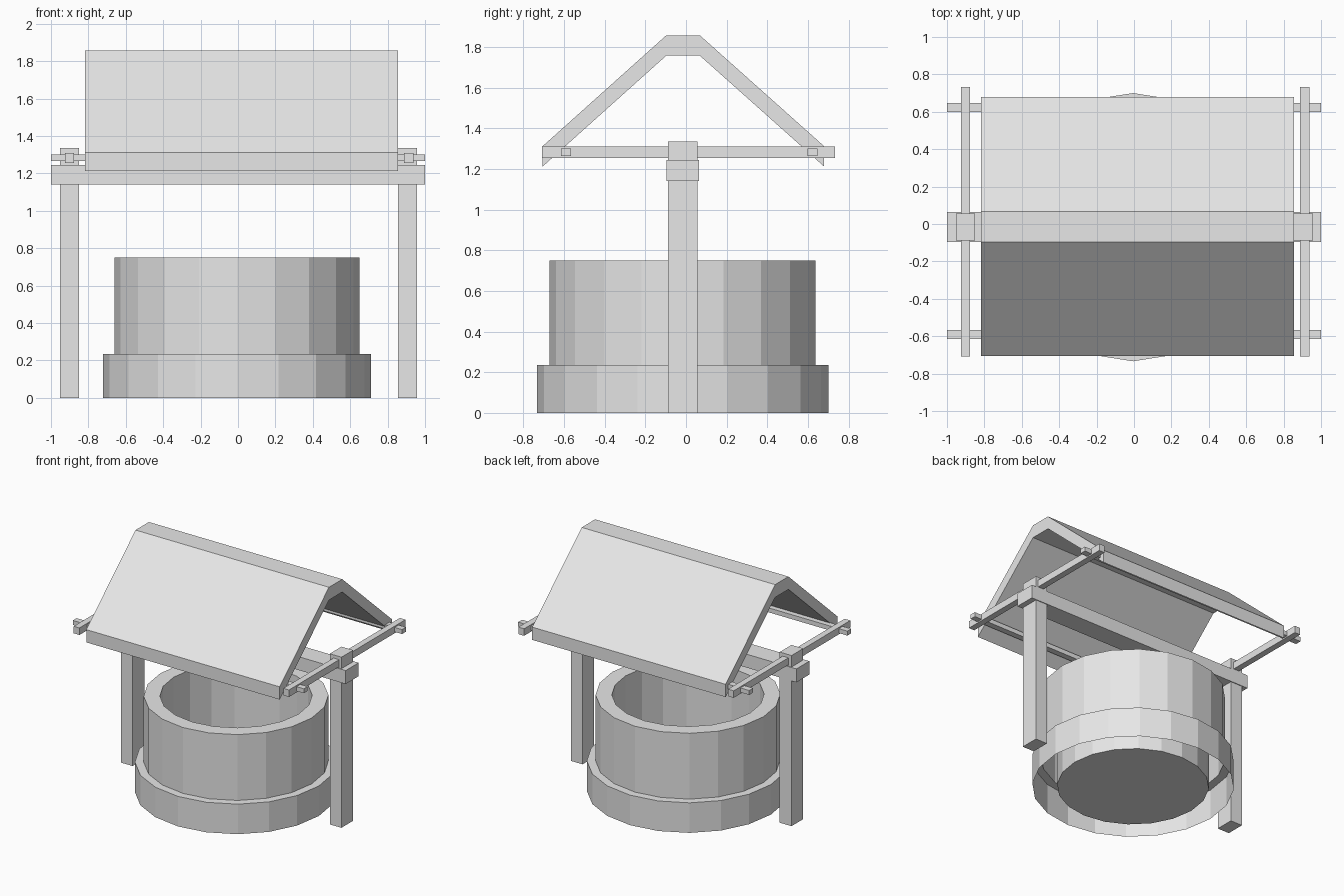
import bpy, bmesh
from math import tau
from mathutils import Matrix, Vector

if "Cube" in bpy.data.objects:
    bpy.data.objects.remove(bpy.data.objects["Cube"], do_unlink=True)

grey = bpy.data.materials.new("light grey")
grey.use_nodes = True
grey.diffuse_color = (0.8, 0.8, 0.8, 1)
grey.node_tree.nodes["Principled BSDF"].inputs["Base Color"].default_value = (0.8, 0.8, 0.8, 1)


def finish(name, bm):
    bmesh.ops.recalc_face_normals(bm, faces=bm.faces)
    mesh = bpy.data.meshes.new(name)
    bm.to_mesh(mesh)
    bm.free()
    mesh.materials.append(grey)
    obj = bpy.data.objects.new(name, mesh)
    bpy.context.scene.collection.objects.link(obj)
    return obj


def box(name, x, y, z):
    """Box between the given (low, high) pairs."""
    low, high = (Vector(corner) for corner in zip(x, y, z))
    bm = bmesh.new()
    bmesh.ops.create_cube(bm, size=1, matrix=Matrix.Translation((low + high) / 2)
                          @ Matrix.Diagonal((*(high - low), 1)))
    return finish(name, bm)


def lathe(name, profile, centre, sides):
    """Faceted turning of (radius, height) points, with a floor on the first ring."""
    bm = bmesh.new()
    rings = []
    for radius, height in profile:
        rings.append([bm.verts.new(Vector((*centre, height))
                      + Matrix.Rotation(tau * i / sides, 3, 'Z') @ Vector((radius, 0, 0)))
                      for i in range(sides)])
    bm.faces.new(rings[0])
    for a, b in zip(rings, rings[1:]):
        for i in range(sides):
            j = (i + 1) % sides
            bm.faces.new((a[i], a[j], b[j], b[i]))
    return finish(name, bm)


def extrude_x(name, outline, x0, x1):
    """Prism of a (y, z) outline along x."""
    bm = bmesh.new()
    face = bm.faces.new([bm.verts.new((x0, y, z)) for y, z in outline])
    out = bmesh.ops.extrude_face_region(bm, geom=[face], use_keep_orig=True)
    moved = [v for v in out["geom"] if isinstance(v, bmesh.types.BMVert)]
    bmesh.ops.translate(bm, verts=moved, vec=(x1 - x0, 0, 0))
    return finish(name, bm)


# Well: closed inner shaft, rim, outer wall and wider base band, hollow underneath
lathe("well_wall", [(0.54, 0), (0.54, 0.75), (0.655, 0.75), (0.655, 0.235),
                    (0.717, 0.235), (0.717, 0)], (-0.005, -0.017), 20)

# Posts with the rafter-carrying side bars through their tops
for side, post_x, bar_x in (("right", (-0.953, -0.851), (-0.926, -0.877)),
                            ("left", (0.856, 0.957), (0.888, 0.937))):
    box(side + "_post", post_x, (-0.088, 0.057), (0, 1.335))
    box(side + "_side_bar", bar_x, (-0.708, 0.733), (1.255, 1.31))

# Main beam and the two thin eave poles
box("main_beam", (-1, 1), (-0.097, 0.063), (1.14, 1.245))
box("front_eave_pole", (-1, 1), (-0.614, -0.567), (1.265, 1.3))
box("back_eave_pole", (-1, 1), (0.599, 0.648), (1.265, 1.3))

# Roof: flat-ridged slab of constant vertical thickness
top = [(-0.706, 1.312), (-0.097, 1.858), (0.068, 1.858), (0.68, 1.312)]
under = [(y, z - 0.1) for y, z in reversed(top)]
extrude_x("roof", top + under, -0.819, 0.855)
